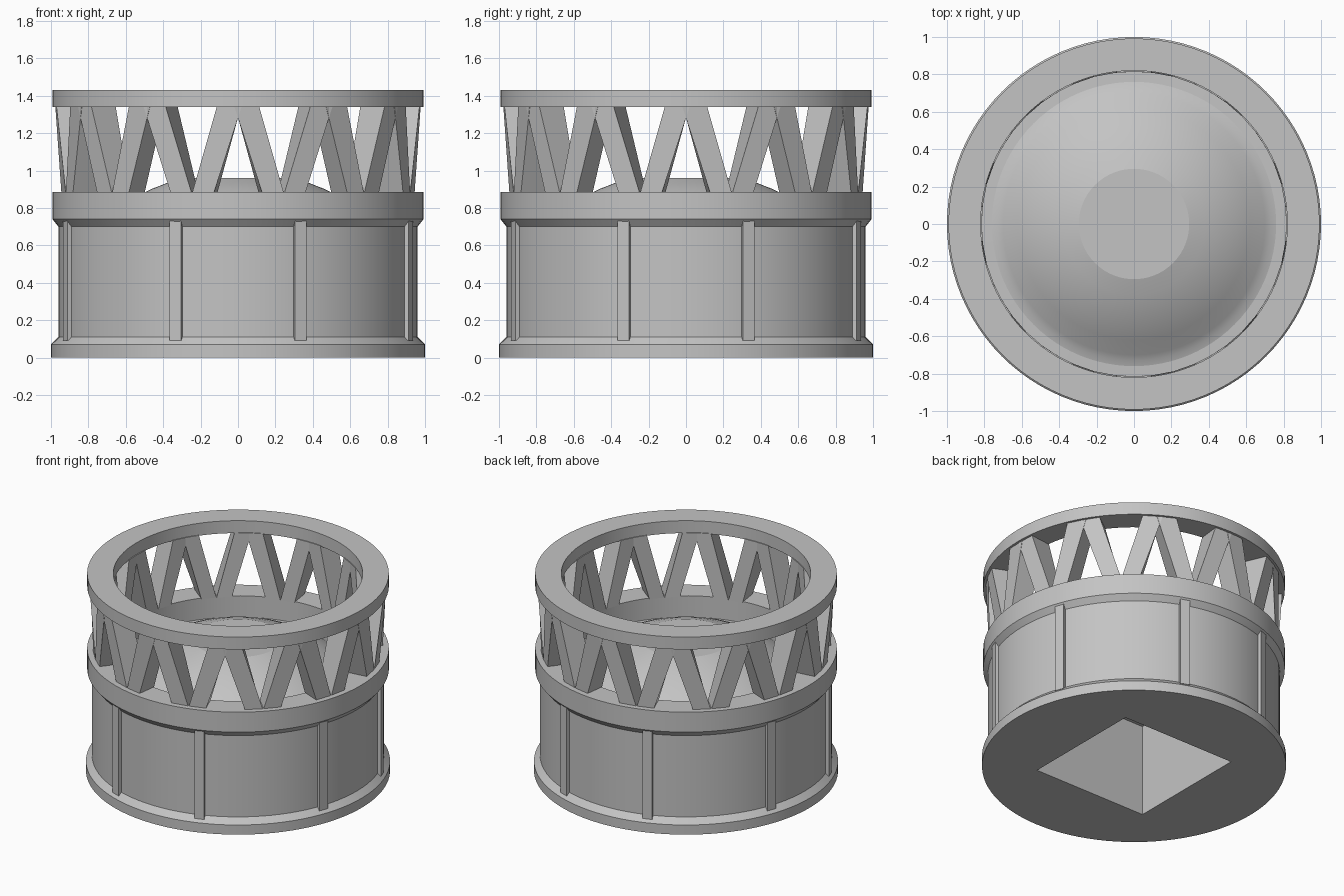
import bpy, bmesh, math
from math import sin, cos, radians, sqrt

SEG = 96

old = bpy.data.objects.get("Cube")
if old:
    bpy.data.objects.remove(old, do_unlink=True)

# One plain grey for everything
grey = bpy.data.materials.new("plain grey")
grey.use_nodes = True
color = (0.55, 0.55, 0.55, 1)
grey.diffuse_color = color
bsdf = next(n for n in grey.node_tree.nodes if n.type == 'BSDF_PRINCIPLED')
bsdf.inputs["Base Color"].default_value = color


def finish(bm, name):
    bmesh.ops.recalc_face_normals(bm, faces=bm.faces[:])
    mesh = bpy.data.meshes.new(name)
    bm.to_mesh(mesh)
    bm.free()
    mesh.materials.append(grey)
    obj = bpy.data.objects.new(name, mesh)
    bpy.context.collection.objects.link(obj)
    return obj


def activate(obj):
    bpy.ops.object.select_all(action='DESELECT')
    obj.select_set(True)
    bpy.context.view_layer.objects.active = obj


def smooth(obj, angle=14):
    activate(obj)
    bpy.ops.object.shade_smooth_by_angle(angle=radians(angle))


def lathe(name, profile, closed):
    """Revolve (radius, z) points; open profiles get flat caps."""
    bm = bmesh.new()
    turns = [2 * math.pi * i / SEG for i in range(SEG)]
    rings = [[bm.verts.new((r * cos(a), r * sin(a), z)) for a in turns]
             for r, z in profile]
    pairs = list(zip(rings, rings[1:]))
    if closed:
        pairs.append((rings[-1], rings[0]))
    else:
        bm.faces.new(rings[0])
        bm.faces.new(rings[-1])
    for lo, hi in pairs:
        for i in range(SEG):
            j = (i + 1) % SEG
            bm.faces.new((lo[i], lo[j], hi[j], hi[i]))
    return finish(bm, name)


def add_bar(bm, bottom, top):
    """Bar between two ends, each (z, start angle, end angle, inner r, outer r)."""
    ends = []
    for z, a0, a1, r0, r1 in (bottom, top):
        ends.append([bm.verts.new((r * sin(radians(a)), -r * cos(radians(a)), z))
                     for r, a in ((r0, a0), (r1, a0), (r1, a1), (r0, a1))])
    lo, hi = ends
    bm.faces.new(lo)
    bm.faces.new(hi)
    for i in range(4):
        j = (i + 1) % 4
        bm.faces.new((lo[i], lo[j], hi[j], hi[i]))


# Drum: shallow dome inside a rim, flared collar, wall and foot flange
dome_r = 1.14
dome_base = 0.96 - sqrt(dome_r ** 2 - 0.295 ** 2)
dome = [(r, dome_base + sqrt(dome_r ** 2 - r * r))
        for r in (0.295, 0.38, 0.46, 0.54, 0.62, 0.70)]
drum_profile = dome + [
    (0.73, 0.742), (0.76, 0.732), (0.82, 0.73),
    (0.82, 0.885), (0.992, 0.885), (0.992, 0.74), (0.96, 0.70),
    (0.96, 0.11), (0.995, 0.075), (1.0, 0.07), (1.0, 0.0)]
drum = lathe("drum", drum_profile, False)

# Square socket in the underside
bm = bmesh.new()
bmesh.ops.create_cube(bm, size=1)
depth = 0.667
for v in bm.verts:
    v.co = (v.co.x * 0.905, v.co.y * 0.905, depth if v.co.z > 0 else -0.1)
cutter = finish(bm, "socket_cutter")
cutter.hide_render = True
cut = drum.modifiers.new("socket", 'BOOLEAN')
cut.operation = 'DIFFERENCE'
cut.solver = 'EXACT'
cut.object = cutter
activate(drum)
bpy.ops.object.modifier_apply(modifier=cut.name)
bpy.data.objects.remove(cutter, do_unlink=True)
smooth(drum)

# Flat top ring
smooth(lathe("top_ring", [(0.82, 1.34), (0.992, 1.34),
                          (0.992, 1.43), (0.82, 1.43)], True))

# Zigzag struts, one mirrored pair for each of twelve bays
bm = bmesh.new()
for bay in range(12):
    mid = bay * 30
    for side in (-1, 1):
        add_bar(bm,
                (0.88, mid + side * 14.9, mid + side * 7.8, 0.815, 0.953),
                (1.345, mid + side * 6.6, mid - side * 1.2, 0.815, 0.977))
finish(bm, "lattice_struts")

# Upright ribs on the wall, paired about each axis
bm = bmesh.new()
half = 1.95
for quarter in range(4):
    for side in (-1, 1):
        a = quarter * 90 + side * 20
        add_bar(bm, (0.09, a - half, a + half, 0.94, 0.983),
                (0.74, a - half, a + half, 0.94, 0.983))
finish(bm, "wall_ribs")
